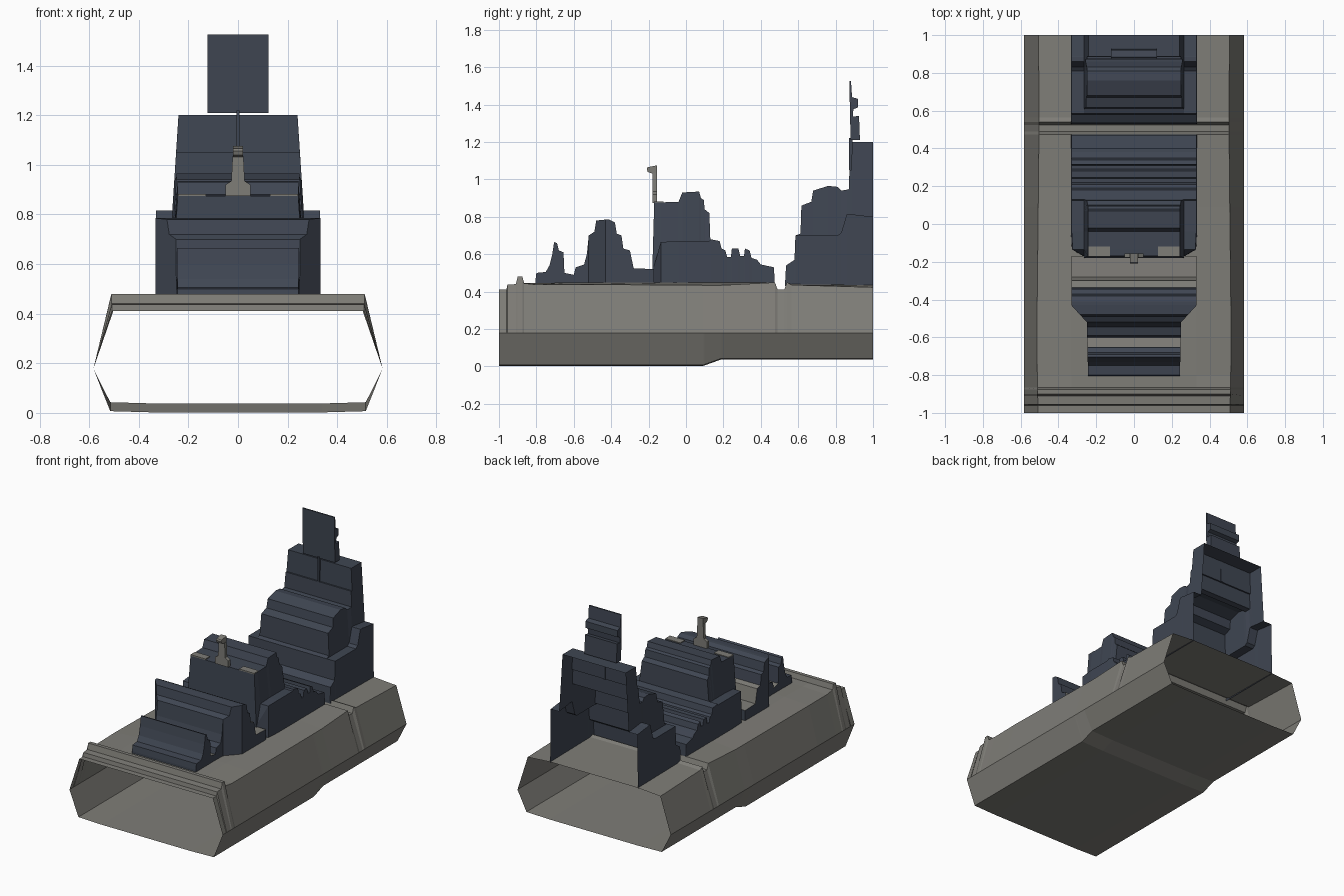
import bpy, bmesh, math

if "Cube" in bpy.data.objects:
    bpy.data.objects.remove(bpy.data.objects["Cube"])


def material(name, rgb):
    m = bpy.data.materials.new(name)
    m.diffuse_color = (*rgb, 1)
    m.use_nodes = True
    m.node_tree.nodes["Principled BSDF"].inputs["Base Color"].default_value = m.diffuse_color
    return m


GREY = material("warm grey", (0.21, 0.205, 0.185))
NAVY = material("dark slate", (0.050, 0.061, 0.085))


def finish(name, bm, mats):
    me = bpy.data.meshes.new(name)
    bm.to_mesh(me)
    bm.free()
    for m in mats:
        me.materials.append(m)
    ob = bpy.data.objects.new(name, me)
    bpy.context.collection.objects.link(ob)
    return ob


def loft(name, rings, mats, closed=False, front=True, back=True, rule=None):
    """Skin cross-sections that run from the right side over the top to the left."""
    bm = bmesh.new()
    cache = {}

    def vert(p):
        key = tuple(round(c, 4) for c in p)
        if key not in cache:
            cache[key] = bm.verts.new(key)
        return cache[key]

    def face(points):
        vs = list(dict.fromkeys(vert(p) for p in points))
        if len(vs) > 2 and not bm.faces.get(vs):
            bm.faces.new(vs)

    n = len(rings[0])
    for a, b in zip(rings, rings[1:]):
        for i in range(n if closed else n - 1):
            j = (i + 1) % n
            face((a[i], b[i], b[j], a[j]))
    if front:
        face(rings[0])
    if back:
        face(rings[-1][::-1])
    bmesh.ops.dissolve_degenerate(bm, dist=0.0005, edges=bm.edges[:])
    bm.normal_update()
    if rule:
        for f in bm.faces:
            f.material_index = int(rule(f.calc_center_median(), f.normal))
    return finish(name, bm, mats)


def mirrored(y, half):
    """Full cross-section from its right half."""
    return [(x, y, z) for x, z in half] + [(-x, y, z) for x, z in reversed(half)]


def lerp(table, y):
    for (y0, v0), (y1, v1) in zip(table, table[1:]):
        if y <= y1:
            return v0 + (v1 - v0) * (y - y0) / (y1 - y0)
    return table[-1][1]


def box(name, x0, x1, y0, y1, z0, z1, mat):
    ring = lambda y: [(x1, y, z0), (x1, y, z1), (x0, y, z1), (x0, y, z0)]
    return loft(name, [ring(y0), ring(y1)], [mat], closed=True)


# Hull: open tube with ridges at the front, a groove aft and a stepped bottom
deck = [(-1, .41), (-.96, .41), (-.955, .437), (-.91, .44), (-.90, .48), (-.875, .48),
        (-.865, .445), (-.8, .445), (-.6, .45), (.1, .45), (.475, .45), (.49, .41),
        (.525, .41), (.54, .45), (.565, .44), (1, .435)]
bottom = [(-1, .002), (.09, .002), (.19, .038), (1, .038)]
edge = [(-1, .508), (-.65, .515), (0, .508), (.5, .503), (1, .505)]
drop = [(-.87, 0), (-.8, .008), (-.3, .016), (.4, .016), (.48, .0), (.54, 0), (.6, .01), (1, .012)]
rings = []
for y in sorted({p[0] for p in deck} | {p[0] for p in bottom}):
    z, e, b = lerp(deck, y), lerp(edge, y), lerp(bottom, y)
    d = 0 if y < -.87 else lerp(drop, y)
    rings.append(mirrored(y, [(.34, b), (.515, b + .005), (.583, .178), (e, z - d), (.33, z)]))
loft("hull", rings, [GREY], closed=True, front=False, back=False)

# Forward house: stepped profile that widens behind its front corners
profile = [(-.805, .46), (-.80, .50), (-.75, .505), (-.73, .54), (-.715, .60), (-.705, .665),
           (-.69, .66), (-.68, .62), (-.655, .61), (-.65, .50), (-.60, .49), (-.59, .53),
           (-.545, .545), (-.53, .60), (-.52, .70), (-.49, .72), (-.48, .78), (-.43, .785),
           (-.41, .785), (-.38, .77), (-.37, .71), (-.345, .70), (-.335, .63), (-.30, .62),
           (-.28, .525), (-.17, .52)]
width = [(-.81, .243), (-.52, .25), (-.43, .332), (0, .332)]
loft("forward_house",
     [mirrored(y, [(lerp(width, y), .43), (lerp(width, y), z)]) for y, z in profile],
     [NAVY, GREY],
     rule=lambda c, n: n.z > .2 and (c.y > -.34 or -.65 < c.y < -.60))


def tiered(name, stations, top, back):
    """House with a broad lower tier and a narrower upper tier.
    Each station: y, roof height, shoulder height, lower half-width."""
    rings = []
    for y, z, s, w in stations:
        s = min(s, z)
        k = max(0, z - s)
        taper = top[0] - (top[0] - top[1]) * min(1, k / top[2])
        rings.append(mirrored(y, [(w + .004, .43), (w, s), (top[0], s), (taper, z)]))
    loft(name, rings, [NAVY], back=back)


# Middle house: upper block with a stepped tail
mid = [(-.18, .52, .52, .26), (-.17, .875, .54, .265), (-.135, .877, .665, .325),
       (-.04, .88, .67, .33), (-.02, .93, .67, .33), (.07, .935, .67, .33), (.08, .90, .67, .33),
       (.095, .89, .67, .33), (.10, .84, .67, .33), (.125, .82, .67, .33)]
tail = [(.13, .68), (.18, .67), (.19, .63), (.21, .62), (.22, .585), (.24, .585), (.245, .63),
        (.28, .63), (.29, .59), (.31, .59), (.315, .63), (.34, .62), (.35, .58), (.38, .57),
        (.40, .545), (.47, .53), (.475, .44)]
tiered("middle_house", mid + [(y, z, z, .33) for y, z in tail], (.265, .243, .2), True)

# Aft house and tower: shell left open at the rear
aft = [(.53, .45, .45, .33), (.535, .54, .54, .33), (.58, .57, .57, .33), (.585, .70, .70, .33),
       (.612, .71, .70, .33), (.617, .86, .70, .33), (.67, .88, .70, .33), (.68, .94, .70, .33),
       (.76, .965, .70, .33), (.81, .96, .70, .33), (.83, .94, .715, .33), (.86, .945, .815, .33),
       (.87, .945, .815, .33), (.874, 1.05, .815, .33), (.884, 1.05, .815, .33),
       (.888, 1.2, .813, .33), (1, 1.2, .80, .33)]
tiered("aft_tower", aft, (.265, .24, .38), False)


def extrude(name, outline, half, mat):
    """Side outline (y, z) pulled out to both sides."""
    bm = bmesh.new()
    f = bm.faces.new([bm.verts.new((-half, y, z)) for y, z in outline])
    r = bmesh.ops.extrude_face_region(bm, geom=[f])
    for v in r["geom"]:
        if isinstance(v, bmesh.types.BMVert):
            v.co.x = half
    bmesh.ops.recalc_face_normals(bm, faces=bm.faces[:])
    return finish(name, bm, [mat])


# Antenna panel on top of the tower, with its thin support
extrude("antenna_panel", [(.873, 1.525), (.882, 1.525), (.888, 1.44), (.92, 1.43), (.92, 1.385),
                          (.895, 1.375), (.892, 1.335), (.925, 1.34), (.93, 1.21), (.88, 1.21)],
        .122, NAVY)
box("antenna_support", -.006, .006, .872, .89, 1.05, 1.22, NAVY)

# Mast on the middle house: foot, post and forward-facing head
extrude("mast_head", [(-.21, 1.055), (-.205, 1.04), (-.175, 1.03), (-.155, 1.03),
                      (-.155, 1.075), (-.205, 1.065)], .02, GREY)
loft("mast_post", [mirrored(y, [(.05, .875), (.05, .92), (.027, .935), (.022, 1.035)])
                   for y in (-.178, -.155)], [GREY])

# Pale roof patches beside the mast
for side, x in (("left", -.185), ("right", .185)):
    box("roof_patch_" + side, x - .057, x + .057, -.171, -.12, .874, .882, GREY)
